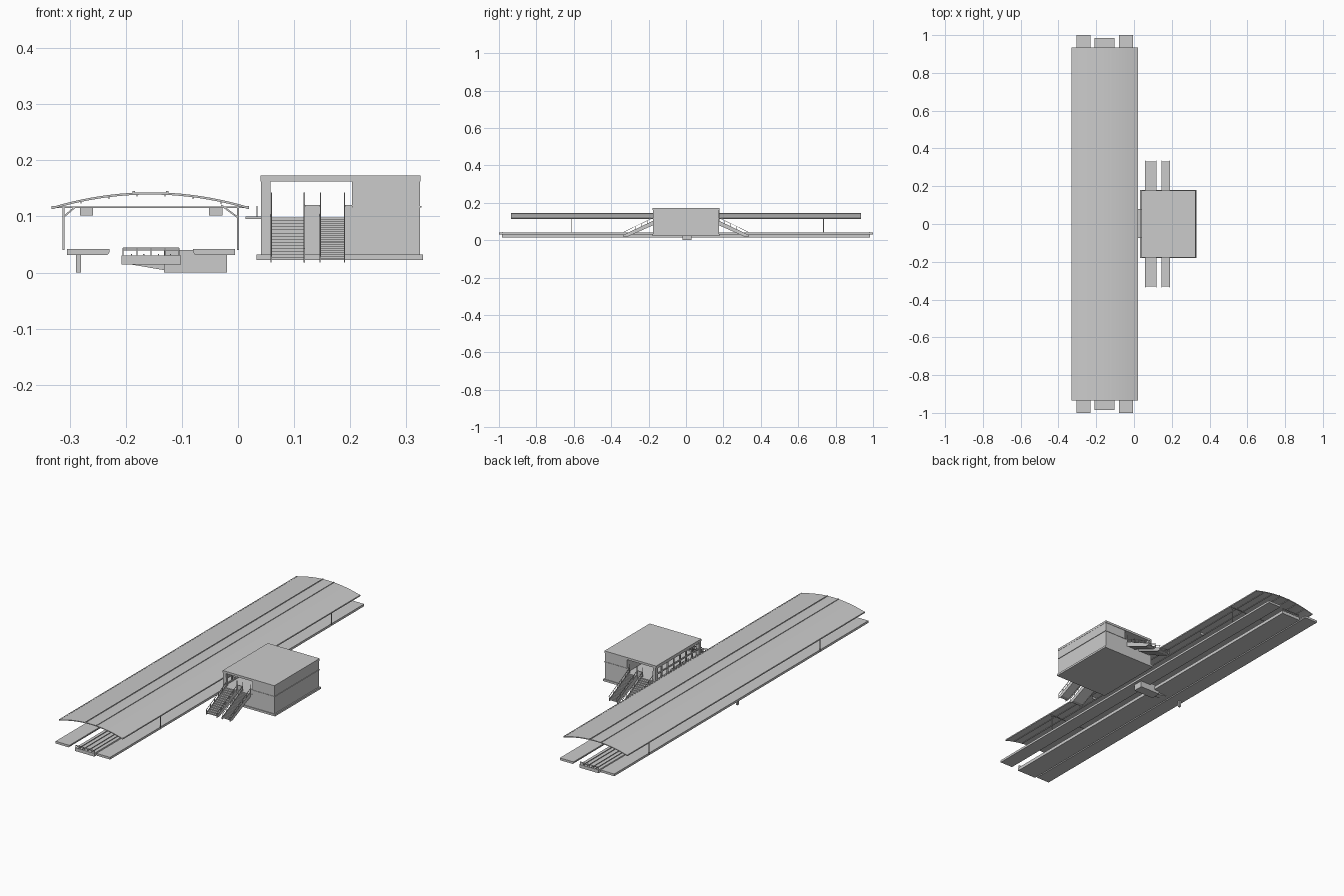
import bpy, bmesh, math
from mathutils import Vector, Matrix

if "Cube" in bpy.data.objects:
    bpy.data.objects.remove(bpy.data.objects["Cube"])

grey = bpy.data.materials.new("concrete_grey")
grey.diffuse_color = (0.6, 0.6, 0.6, 1)
grey.use_nodes = True
grey.node_tree.nodes["Principled BSDF"].inputs["Base Color"].default_value = grey.diffuse_color


def finish(name, bm):
    bmesh.ops.recalc_face_normals(bm, faces=bm.faces)
    me = bpy.data.meshes.new(name)
    bm.to_mesh(me)
    bm.free()
    me.materials.append(grey)
    ob = bpy.data.objects.new(name, me)
    bpy.context.collection.objects.link(ob)
    return ob


def boxes(name, items):
    """Boxes given as (x0, x1, y0, y1, z0, z1)."""
    bm = bmesh.new()
    for x0, x1, y0, y1, z0, z1 in items:
        m = Matrix.Translation(((x0 + x1) / 2, (y0 + y1) / 2, (z0 + z1) / 2))
        m = m @ Matrix.Diagonal((x1 - x0, y1 - y0, z1 - z0, 1))
        bmesh.ops.create_cube(bm, size=1, matrix=m)
    return finish(name, bm)


def bars(name, items, w):
    """Square bars between point pairs."""
    bm = bmesh.new()
    for a, b in items:
        a, b = Vector(a), Vector(b)
        d = b - a
        m = Matrix.Translation((a + b) / 2) @ d.to_track_quat('Z', 'Y').to_matrix().to_4x4()
        bmesh.ops.create_cube(bm, size=1, matrix=m @ Matrix.Diagonal((w, w, d.length, 1)))
    return finish(name, bm)


def extrude(name, profile, lo, hi, axis='y'):
    """Closed profile (x,z) swept along y, or (y,z) swept along x."""
    bm = bmesh.new()
    put = (lambda p, t: (p[0], t, p[1])) if axis == 'y' else (lambda p, t: (t, p[0], p[1]))
    f = bm.faces.new([bm.verts.new(put(p, lo)) for p in profile])
    r = bmesh.ops.extrude_face_region(bm, geom=[f])
    move = (0, hi - lo, 0) if axis == 'y' else (hi - lo, 0, 0)
    bmesh.ops.translate(bm, vec=move, verts=[v for v in r['geom'] if isinstance(v, bmesh.types.BMVert)])
    return finish(name, bm)


# Platforms with a chamfered track-side edge
extrude("left_platform", [(-0.305, 0.031), (-0.233, 0.031), (-0.229, 0.036), (-0.229, 0.042), (-0.305, 0.042)], -1, 1)
extrude("right_platform", [(-0.005, 0.031), (-0.076, 0.031), (-0.08, 0.036), (-0.08, 0.042), (-0.005, 0.042)], -1, 1)

# Middle track deck, rails and end railings
boxes("track_deck", [(-0.208, -0.102, -0.985, 0.985, 0.014, 0.03)])
boxes("track_rails", [(x - 0.001, x + 0.001, -0.985, 0.985, 0.03, 0.033) for x in (-0.19, -0.168, -0.142, -0.12)])
rail = []
for s in (-1, 1):
    for z in (0.04, 0.044):
        rail.append(((-0.205, s * 0.983, z), (-0.105, s * 0.983, z)))
    for i in range(5):
        x = -0.205 + i * 0.025
        rail.append(((x, s * 0.983, 0.03), (x, s * 0.983, 0.044)))
bars("deck_end_railings", rail, 0.0015)

# Ground supports near the middle
boxes("platform_leg", [(-0.289, -0.28, -0.006, 0.006, 0, 0.032)])
boxes("service_block", [(-0.132, -0.02, -0.02, 0.03, 0, 0.04)])
extrude("deck_bracket", [(-0.2, 0.016), (-0.13, 0.004), (-0.13, 0.016)], -0.01, 0.02)

# Arched canopy
X0, X1, ZE, RISE, N = -0.331, 0.019, 0.117, 0.026, 20


def arch(x):
    t = (2 * x - X0 - X1) / (X1 - X0)
    return ZE + RISE * (1 - t * t)


xs = [X0 + (X1 - X0) * i / N for i in range(N + 1)]
roof = extrude("canopy_roof", [(x, arch(x)) for x in xs] + [(x, arch(x) - 0.004) for x in reversed(xs)], -0.935, 0.935)
bpy.context.view_layer.objects.active = roof
roof.select_set(True)
bpy.ops.object.shade_smooth_by_angle(angle=math.radians(30))

boxes("canopy_ridge_strips", [(x - 0.002, x + 0.002, -0.935, 0.935, arch(x) - 0.001, arch(x) + 0.003)
                              for x in (-0.186, -0.126)])
boxes("canopy_purlins", [(x - 0.001, x + 0.001, -0.93, 0.93, arch(x) - 0.007, arch(x) - 0.002)
                         for x in (-0.28, -0.23, -0.18, -0.13, -0.08, -0.03)])
boxes("canopy_edge_beams", [(x, x + 0.005, -0.935, 0.935, 0.113, 0.119) for x in (X0 - 0.001, X1 - 0.004)])
POSTS = (-0.61, 0.735)
boxes("canopy_ties", [(X0, X1, y - 0.0015, y + 0.0015, 0.115, 0.118) for y in POSTS])
boxes("canopy_posts", [(x - 0.0015, x + 0.0015, y - 0.0015, y + 0.0015, 0.04, 0.118)
                       for x in (-0.311, 0.0) for y in POSTS])
brace = []
for y in POSTS:
    brace.append(((-0.311, y, 0.099), (-0.29, y, 0.117)))
    brace.append(((0.0, y, 0.098), (-0.03, y, 0.12)))
bars("canopy_braces", brace, 0.003)
boxes("hanging_signs", [(x - 0.012, x + 0.012, y - 0.001, y + 0.001, 0.102, 0.115)
                        for x in (-0.27, -0.04) for y in (-0.345, 0.46)])

# Station building
Y = 0.176
boxes("building_floor", [(0.033, 0.33, -0.18, 0.18, 0.022, 0.032)])
boxes("building_lower_storey", [(0.041, 0.205, -Y, Y, 0.032, 0.096)])
boxes("building_main_block", [(0.203, 0.324, -Y, Y, 0.032, 0.163)])
boxes("building_roof", [(0.04, 0.325, -0.178, 0.178, 0.162, 0.173)])
boxes("building_band", [(0.203, 0.327, -0.178, 0.178, 0.116, 0.119)])
boxes("corner_piers", [(0.041, 0.058, s * 0.168 - 0.008, s * 0.168 + 0.008, 0.096, 0.162) for s in (-1, 1)])

# Window grid on the track side
grid = [(0.042, 0.048, -Y + 0.016 + i * 0.048 - 0.003, -Y + 0.016 + i * 0.048 + 0.003, 0.096, 0.162)
        for i in range(8)]
grid += [(0.042, 0.048, -Y, Y, z - 0.003, z + 0.003) for z in (0.099, 0.128, 0.159)]
boxes("window_frames", grid)
boxes("balcony", [(0.013, 0.042, -0.075, 0.08, 0.095, 0.1)])
bars("balcony_railing", [((0.034, -0.07, 0.118), (0.034, 0.075, 0.118))] +
     [((0.034, y, 0.098), (0.034, y, 0.118)) for y in (-0.07, -0.022, 0.027, 0.075)], 0.002)

# Balustrades between the flights
boxes("landing_balustrades", [(a, b, s * 0.172 - 0.002, s * 0.172 + 0.002, 0.096, 0.12)
                              for a, b in ((0.118, 0.146), (0.19, 0.205)) for s in (-1, 1)])

# Stairs and escalators at both ends
YT, YB, ZT, ZB = 0.176, 0.33, 0.098, 0.022


def flight(name, x0, x1, steps, s):
    p = [(s * YT, ZT - 0.016), (s * YT, ZT)]
    for i in range(steps):
        y = YT + (YB - YT) * (i + 1) / steps
        z = ZT - (ZT - ZB) * i / steps
        p += [(s * y, z), (s * y, z - (ZT - ZB) / steps)]
    p.append((s * (YB - 0.02), ZB))
    extrude(name, p, x0, x1, 'x')


for s, side in ((-1, "front"), (1, "back")):
    flight(side + "_stair", 0.06, 0.117, 14, s)
    flight(side + "_escalator", 0.147, 0.189, 22, s)
    for i, x in enumerate((0.059, 0.118, 0.146, 0.19)):
        # sloping side panels
        extrude(f"{side}_stair_side_{i + 1}",
                [(s * YT, ZT - 0.018), (s * YT, ZT + 0.006), (s * 0.335, 0.028), (s * 0.335, 0.018), (s * 0.315, 0.018)],
                x - 0.001, x + 0.001, 'x')
    # handrails
    hr = []
    for x in (0.06, 0.118, 0.147, 0.19):
        hr.append(((x, s * YT, ZT + 0.022), (x, s * 0.335, 0.042)))
        hr.append(((x, s * YT, ZT), (x, s * YT, 0.143)))
        for k in range(1, 6):
            t = k / 5
            y, z = YT + (0.334 - YT) * t, ZT + (ZB - ZT) * t
            hr.append(((x, s * y, z), (x, s * y, z + 0.021)))
    bars(side + "_handrails", hr, 0.002)
